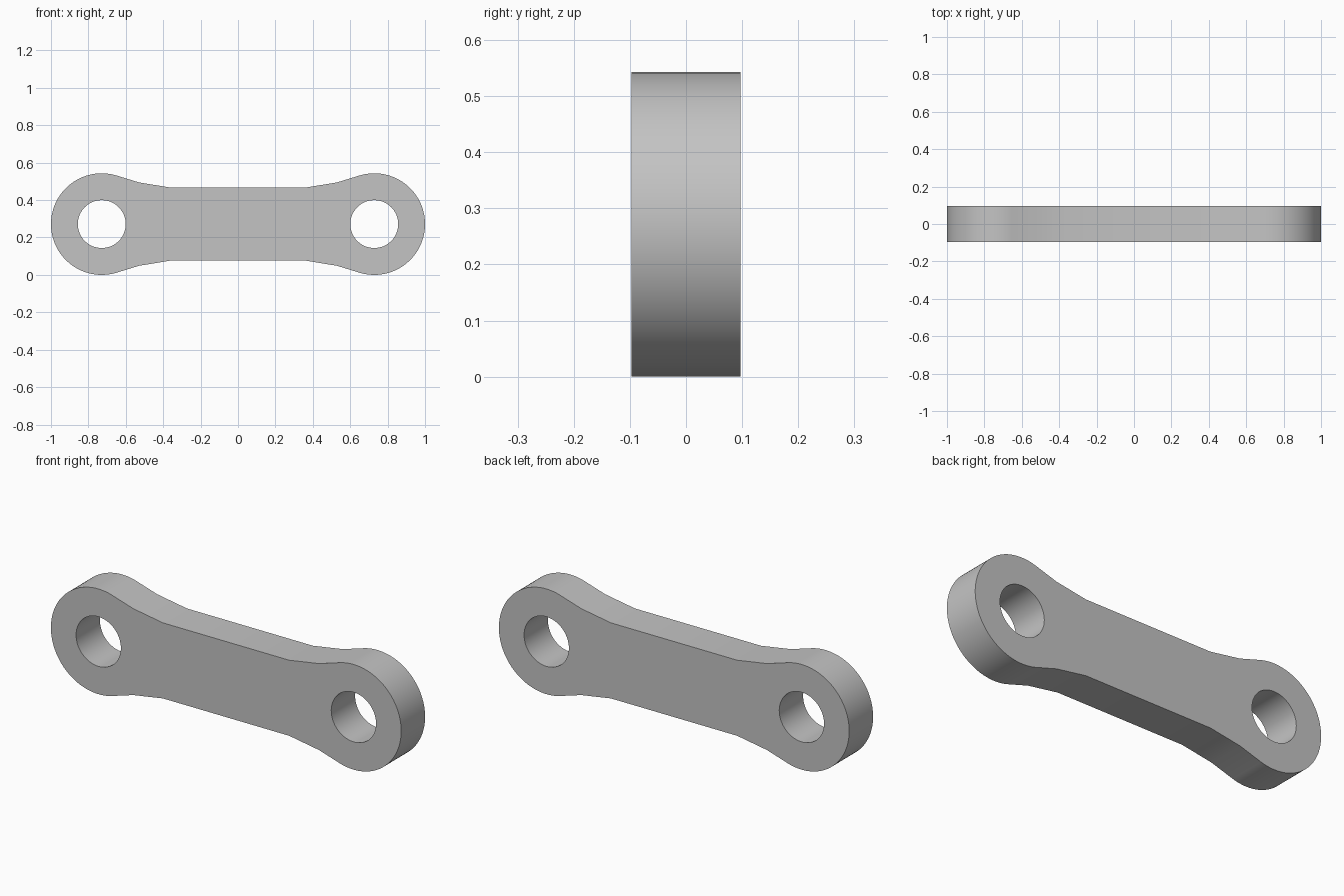
import bpy, bmesh
from math import cos, sin, radians, tau

cube = bpy.data.objects.get("Cube")
if cube:
    bpy.data.objects.remove(cube, do_unlink=True)

END_R = 0.2715          # outer radius of each rounded end
HOLE_R = 0.128
END_X = 1 - END_R       # pivot distance from the middle
THICK = 0.195


def arc(radius, start, stop, count):
    step = (stop - start) / count
    return [(END_X + radius * cos(start + i * step), radius * sin(start + i * step))
            for i in range(count + 1)]


def turned(points):
    return [(-x, -z) for x, z in points]


# Outline of one half: waist, flare, rounded end, flare, waist
flare = [(0.36, 0.195), (0.53, 0.223)]
end = arc(END_R, radians(-106), radians(106), 64)
half = [(x, -z) for x, z in flare] + end + flare[::-1]
hole = arc(HOLE_R, 0, tau, 64)[:-1]
loops = [half + turned(half), hole, turned(hole)]

# Fill the outline around the two pin holes, then extrude through the thickness
bm = bmesh.new()
for loop in loops:
    verts = [bm.verts.new((x, -THICK / 2, z + END_R)) for x, z in loop]
    for a, b in zip(verts, verts[1:] + verts[:1]):
        bm.edges.new((a, b))
bmesh.ops.triangle_fill(bm, edges=bm.edges[:], use_beauty=True, normal=(0, -1, 0))
result = bmesh.ops.extrude_face_region(bm, geom=bm.faces[:], use_keep_orig=True)
moved = [g for g in result["geom"] if isinstance(g, bmesh.types.BMVert)]
bmesh.ops.translate(bm, verts=moved, vec=(0, THICK, 0))
bmesh.ops.recalc_face_normals(bm, faces=bm.faces[:])
mesh = bpy.data.meshes.new("link_arm")
bm.to_mesh(mesh)
bm.free()

# Plain grey metal
grey = bpy.data.materials.new("plain_grey")
grey.use_nodes = True
colour = (0.55, 0.55, 0.55, 1)
grey.diffuse_color = colour
grey.node_tree.nodes["Principled BSDF"].inputs["Base Color"].default_value = colour
mesh.materials.append(grey)

link = bpy.data.objects.new("link_arm", mesh)
bpy.context.collection.objects.link(link)
bpy.ops.object.select_all(action="DESELECT")
link.select_set(True)
bpy.context.view_layer.objects.active = link
bpy.ops.object.shade_smooth_by_angle(angle=radians(30))
